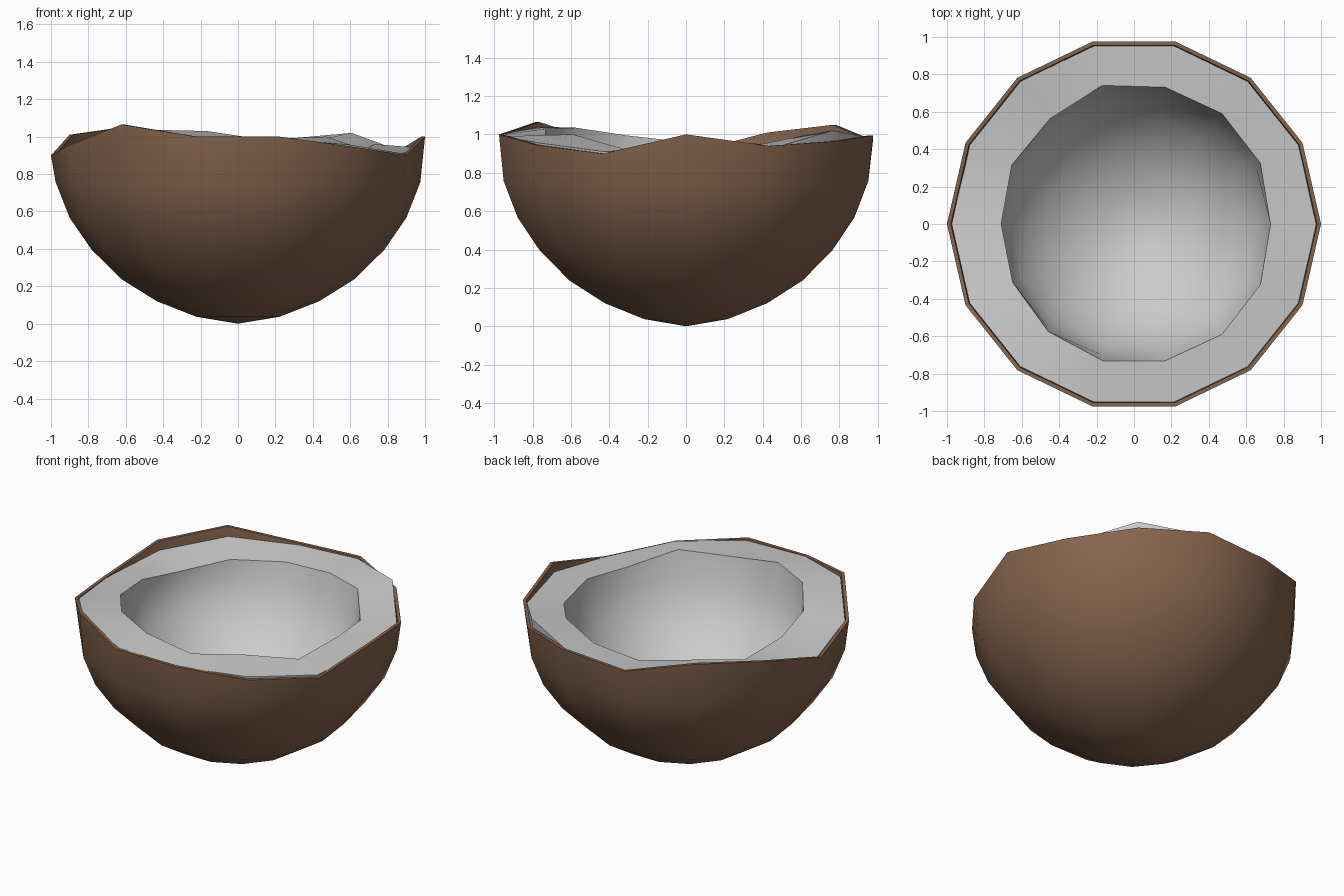
import bpy, bmesh, math

if "Cube" in bpy.data.objects:
    bpy.data.objects.remove(bpy.data.objects["Cube"])

N = 14
# heights around the uneven break, counter-clockwise from +x
SHELL_RIM = [1.0, .94, .965, .995, .97, 1.05, 1.01, .90, .955, 1.065, 1.0, 1.0, .945, .90]
FLESH_EDGE = [.94, .92, 1.02, .985, .96, .985, .95, .90, .95, 1.04, 1.0, .99, .955, .91]
MOUTH_Z = [.96, .935, .99, .96, .94, .95, .91, .96, .995, 1.035, 1.03, .98, 1.0, .925]
MOUTH_R = [.73, .75, .755, .75, .76, .72, .725, .71, .72, .735, .75, .75, .755, .75]
# rings of the rounded body (radius, height), rim towards base
BOWL = [(.975, .757), (.9, .566), (.782, .395), (.623, .238), (.434, .12), (.2225, .037)]


def ring(bm, radius, height):
    """One 14-sided ring; radius and height may be a number or a list."""
    r = radius if isinstance(radius, list) else [radius] * N
    z = height if isinstance(height, list) else [height] * N
    return [bm.verts.new((r[i] * math.cos(2 * math.pi * i / N),
                          r[i] * math.sin(2 * math.pi * i / N), z[i])) for i in range(N)]


def loft(name, rings, pole, color, pole_at_start):
    """Skin a list of rings and close one end to a pole."""
    bm = bmesh.new()
    loops = [ring(bm, r, z) for r, z in rings]
    for a, b in zip(loops, loops[1:]):
        for i in range(N):
            j = (i + 1) % N
            bm.faces.new((a[i], a[j], b[j], b[i]))
    tip = bm.verts.new((0, 0, pole))
    end = loops[0] if pole_at_start else loops[-1]
    for i in range(N):
        j = (i + 1) % N
        bm.faces.new((tip, end[j], end[i]) if pole_at_start else (end[i], end[j], tip))
    mesh = bpy.data.meshes.new(name)
    bm.to_mesh(mesh)
    bm.free()
    obj = bpy.data.objects.new(name, mesh)
    bpy.context.collection.objects.link(obj)
    if color:
        mat = bpy.data.materials.new(name + "_material")
        mat.diffuse_color = color
        mat.use_nodes = True
        mat.node_tree.nodes["Principled BSDF"].inputs["Base Color"].default_value = mat.diffuse_color
        mesh.materials.append(mat)
    bpy.ops.object.select_all(action='DESELECT')
    obj.select_set(True)
    bpy.context.view_layer.objects.active = obj
    bpy.ops.object.shade_smooth_by_angle(angle=math.radians(35))
    return obj


# brown outer shell with a thin turned-in rim
loft("husk_shell",
     BOWL[::-1] + [(1.0, SHELL_RIM), (.979, SHELL_RIM), (.957, .757)],
     0.0, (.24, .13, .075, 1), True)

# pale flesh: hidden outer wall, uneven cut face, hollow inside
k = .74
hollow = [(r * k, 1 - (1 - z) * k) for r, z in BOWL]
loft("flesh_lining",
     [(.955, .757), (.975, FLESH_EDGE), (MOUTH_R, MOUTH_Z)] + hollow,
     1 - k, None, False)
